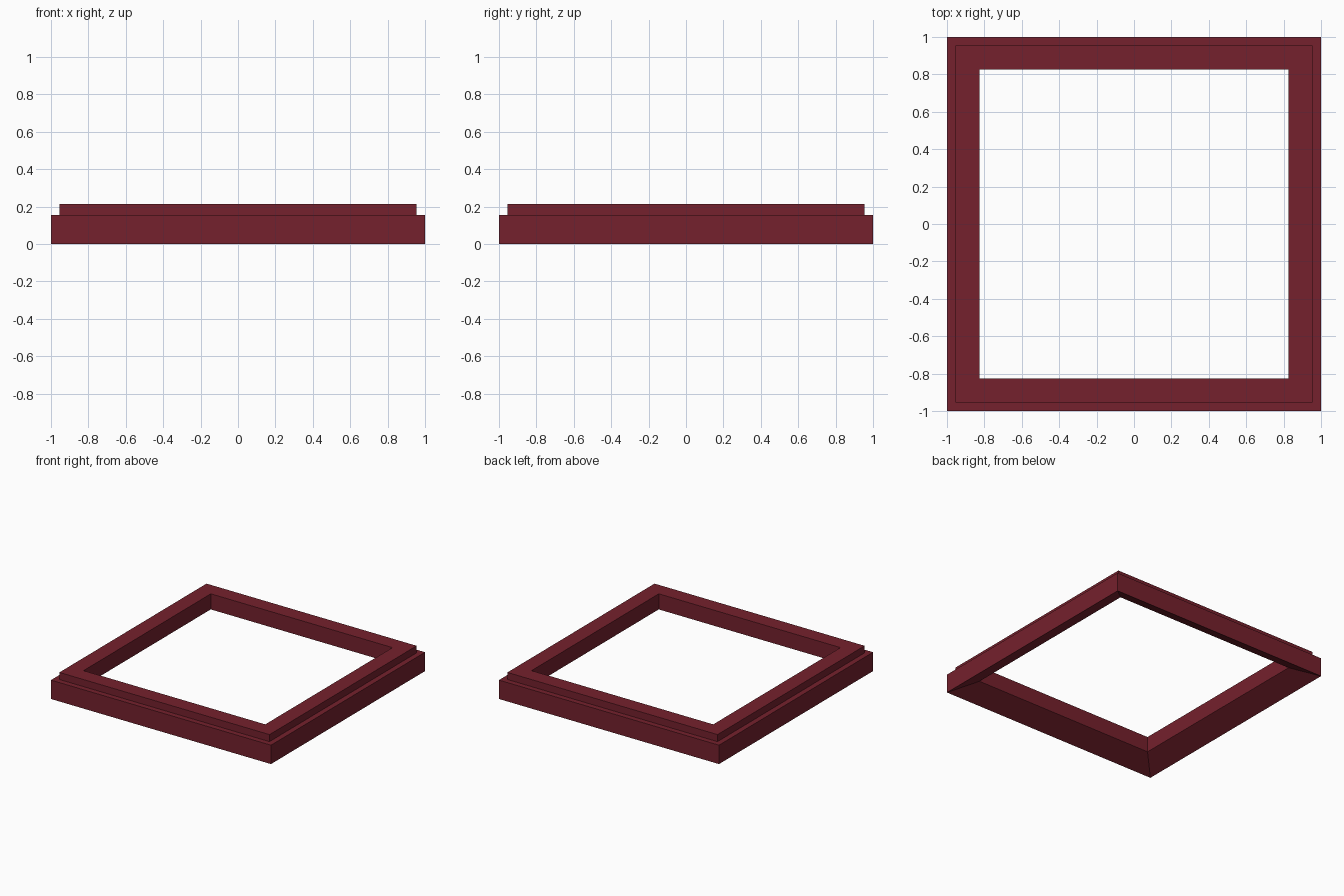
import bpy
import bmesh

cube = bpy.data.objects.get("Cube")
if cube:
    bpy.data.objects.remove(cube, do_unlink=True)

# Dark red paint
red = bpy.data.materials.new("dark_red")
red.use_nodes = True
colour = (0.178, 0.015, 0.026, 1.0)
red.diffuse_color = colour
red.node_tree.nodes["Principled BSDF"].inputs["Base Color"].default_value = colour

# Cross-section (half width, height): outer wall, ledge, raised lip,
# inner wall, and an underside that slopes back down to the outer edge
profile = [(1.0, 0.0), (1.0, 0.155), (0.955, 0.155),
           (0.955, 0.213), (0.826, 0.213), (0.826, 0.085)]
corners = [(-1, -1), (1, -1), (1, 1), (-1, 1)]


def mitred_frame(name, section):
    """Sweep a section around a square, with mitred corners."""
    bm = bmesh.new()
    rings = [[bm.verts.new((sx * r, sy * r, z)) for r, z in section]
             for sx, sy in corners]
    n = len(section)
    for i, ring in enumerate(rings):
        following = rings[(i + 1) % len(rings)]
        for j in range(n):
            k = (j + 1) % n
            bm.faces.new((ring[j], following[j], following[k], ring[k]))
    bmesh.ops.recalc_face_normals(bm, faces=bm.faces)
    mesh = bpy.data.meshes.new(name)
    bm.to_mesh(mesh)
    bm.free()
    mesh.materials.append(red)
    obj = bpy.data.objects.new(name, mesh)
    bpy.context.collection.objects.link(obj)
    return obj


mitred_frame("square_frame", profile)
